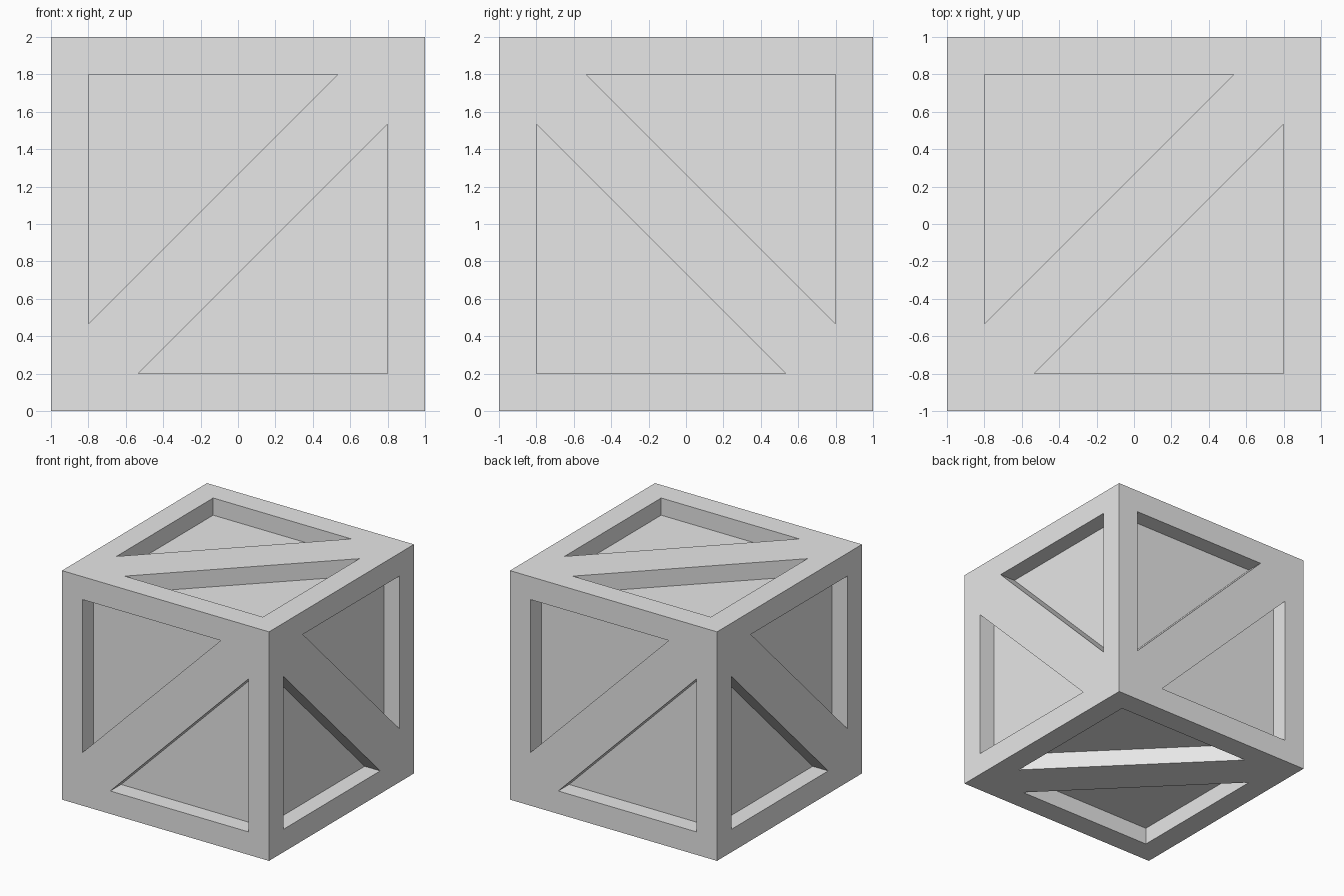
import bpy
import bmesh
from mathutils import Vector

default_cube = bpy.data.objects.get("Cube")
if default_cube:
    bpy.data.objects.remove(default_cube, do_unlink=True)

INNER = 0.8      # inner edge of the frame
TIP = 0.534      # tips of the triangular recesses beside the brace
DEPTH = 0.15     # recess depth

grey = bpy.data.materials.new("light grey")
grey.use_nodes = True
colour = (0.8, 0.8, 0.8, 1)
grey.diffuse_color = colour
grey.node_tree.nodes["Principled BSDF"].inputs["Base Color"].default_value = colour

X, Y, Z = Vector((1, 0, 0)), Vector((0, 1, 0)), Vector((0, 0, 1))


def add_side(bm, u, v):
    """One crate side: border, brace along u + v, and two sunken panels."""
    normal = u.cross(v)

    def vert(point, sink=0):
        return bm.verts.new(u * point[0] + v * point[1] + normal * (1 - sink) + Z)

    # The second half is the first turned half way round
    for s in (1, -1):
        start, corner, end = (-s, -s), (-s, s), (s, s)
        low, mid, high = (-s * INNER, -s * TIP), (-s * INNER, s * INNER), (s * TIP, s * INNER)
        # Border strips
        bm.faces.new([vert(p) for p in (start, low, mid, corner)])
        bm.faces.new([vert(p) for p in (corner, mid, high, end)])
        # Sunken panel and its walls
        triangle = (low, high, mid)
        bm.faces.new([vert(p, DEPTH) for p in triangle])
        for a, b in zip(triangle, triangle[1:] + triangle[:1]):
            bm.faces.new([vert(a), vert(b), vert(b, DEPTH), vert(a, DEPTH)])

    # Diagonal brace
    brace = [(-1, -1), (-TIP, -INNER), (INNER, TIP), (1, 1), (TIP, INNER), (-INNER, -TIP)]
    bm.faces.new([vert(p) for p in brace])


bm = bmesh.new()
# Front, back, right, left, top, bottom
for u, v in ((X, Z), (-X, Z), (-Z, Y), (-Z, -Y), (X, Y), (X, -Y)):
    add_side(bm, u, v)
bmesh.ops.remove_doubles(bm, verts=bm.verts[:], dist=0.0001)
bmesh.ops.recalc_face_normals(bm, faces=bm.faces[:])

mesh = bpy.data.meshes.new("crate")
bm.to_mesh(mesh)
bm.free()
mesh.materials.append(grey)
crate = bpy.data.objects.new("crate", mesh)
bpy.context.collection.objects.link(crate)
